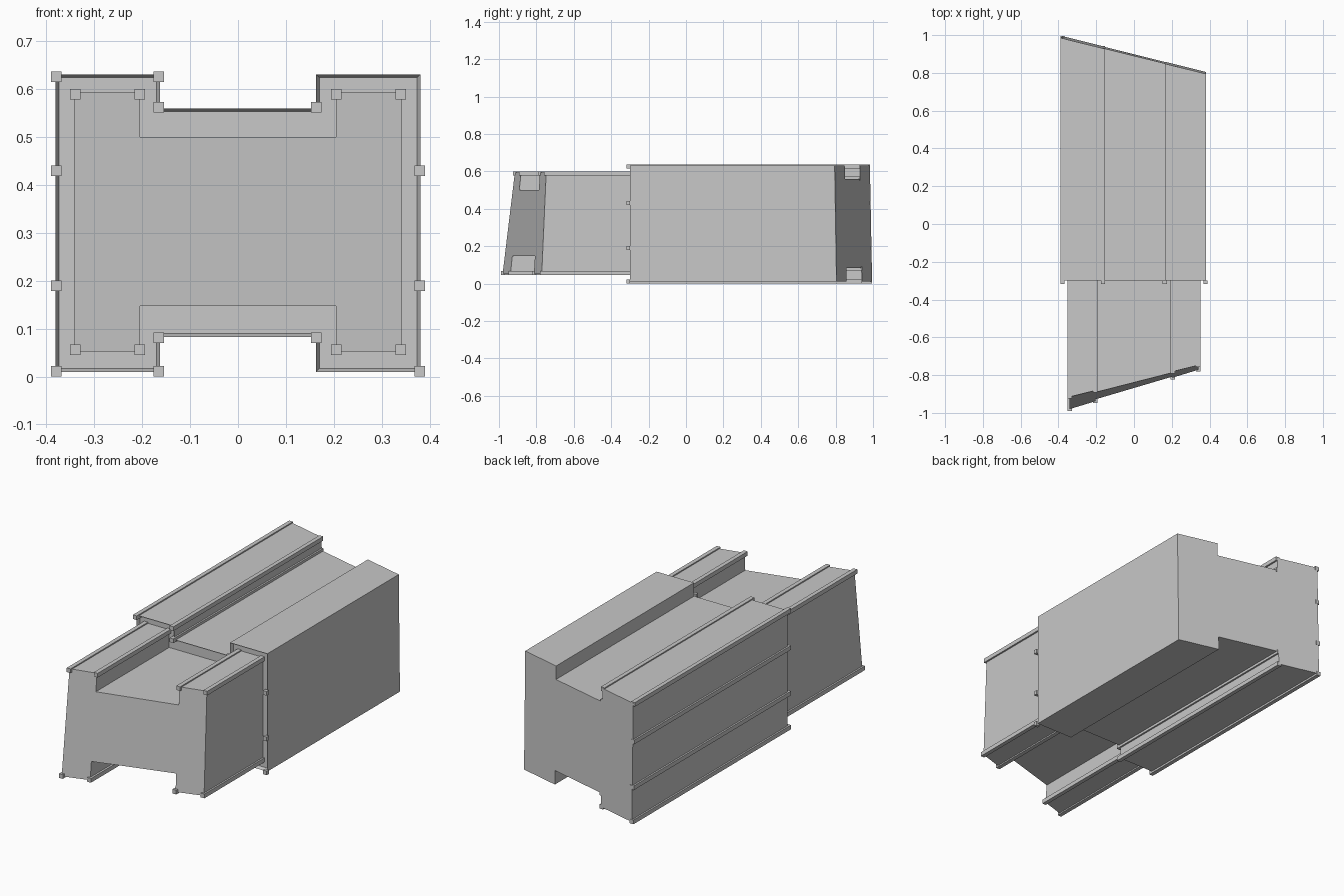
import bpy
import bmesh

cube = bpy.data.objects.get("Cube")
if cube:
    bpy.data.objects.remove(cube, do_unlink=True)

grey = bpy.data.materials.new("light grey")
grey.use_nodes = True
colour = (0.58, 0.58, 0.58, 1)
grey.diffuse_color = colour
grey.node_tree.nodes["Principled BSDF"].inputs["Base Color"].default_value = colour


def lerp(a, b, t):
    return a + (b - a) * t


def front_cut(x, z):
    """Slanted, twisted front end of the inner sleeve."""
    t, h = (x + 0.34) / 0.68, (z - 0.05) / 0.54
    return lerp(lerp(-0.98, -0.915, h), lerp(-0.772, -0.748, h), t)


def back_cut(x, z):
    """Slanted back end of the outer sleeve."""
    t, h = (x + 0.38) / 0.76, z / 0.63
    return lerp(lerp(0.995, 0.983, h), lerp(0.805, 0.795, h), t)


def prism(name, profile, front, back, recess=0.0):
    """Closed prism along y whose ends follow the two end functions."""
    bm = bmesh.new()
    a = [bm.verts.new((x, front(x, z), z)) for x, z in profile]
    b = [bm.verts.new((x, back(x, z), z)) for x, z in profile]
    n = len(profile)
    cap = bm.faces.new(a)
    bm.faces.new(b[::-1])
    for i in range(n):
        j = (i + 1) % n
        bm.faces.new((a[j], a[i], b[i], b[j]))
    bmesh.ops.recalc_face_normals(bm, faces=bm.faces)
    if recess:
        bmesh.ops.inset_region(bm, faces=[cap], thickness=0.007, use_even_offset=True)
        for v in cap.verts:
            v.co.y += recess
    mesh = bpy.data.meshes.new(name)
    bm.to_mesh(mesh)
    bm.free()
    mesh.materials.append(grey)
    obj = bpy.data.objects.new(name, mesh)
    bpy.context.collection.objects.link(obj)
    return obj


def channelled(w, c, bottom, low, high, top):
    """H-like section: a box with a channel in its top and bottom."""
    right = [(c, low), (c, bottom), (w, bottom), (w, top), (c, top), (c, high)]
    return right + [(-x, z) for x, z in reversed(right)]


def rod(name, x, z, front, back, r=0.011):
    """Square rod centred on x, z."""
    section = [(x - r, z - r), (x + r, z - r), (x + r, z + r), (x - r, z + r)]
    prism(name, section, lambda *_: front(x, z), lambda *_: back(x, z))


def level(y):
    return lambda x, z: y


# Outer sleeve with a recessed front rim
prism("outer_sleeve", channelled(0.381, 0.163, 0.01, 0.083, 0.56, 0.631),
      level(-0.3), back_cut, recess=0.02)

# Inner sleeve sliding out of the front
prism("inner_sleeve", channelled(0.342, 0.205, 0.052, 0.147, 0.5, 0.594),
      front_cut, level(-0.2))

# Rods along the corners of the inner sleeve
for side in (-1, 1):
    for x in (0.34, 0.205):
        for z in (0.056, 0.589):
            rod("inner_rod", side * x, z,
                lambda x, z: front_cut(x, z) - 0.01, level(-0.25))

# Full-length rods on one side of the outer sleeve
for x, z in [(-0.379, 0.011), (-0.379, 0.19), (-0.379, 0.43), (-0.379, 0.626),
             (-0.165, 0.011), (-0.165, 0.081), (-0.165, 0.562), (-0.165, 0.626)]:
    rod("outer_rod", x, z, level(-0.318), back_cut)

# Short rod stubs on the other side
for x, z in [(0.379, 0.011), (0.379, 0.19), (0.379, 0.43),
             (0.163, 0.081), (0.163, 0.562)]:
    rod("rod_stub", x, z, level(-0.318), level(-0.3))
